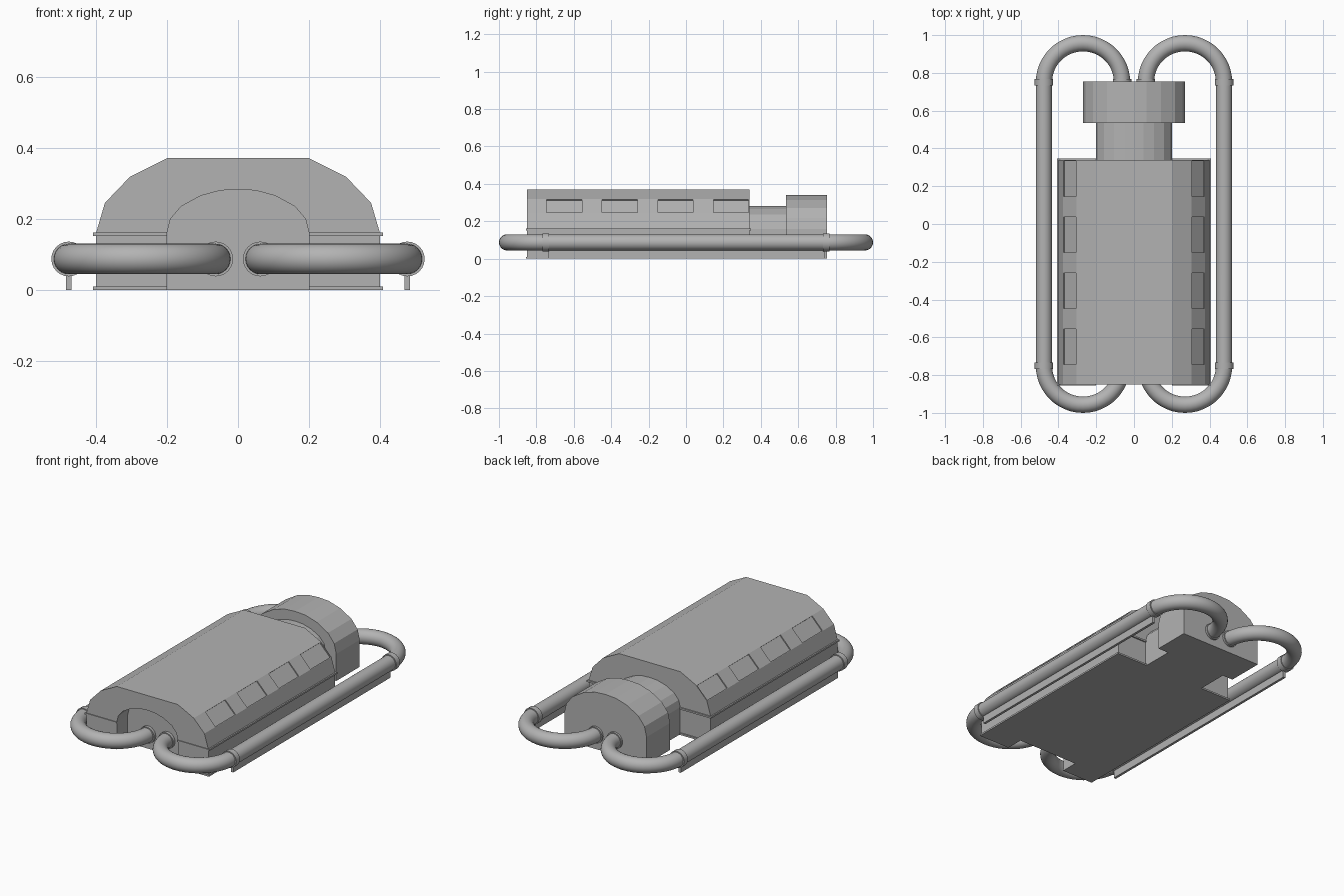
import bpy, bmesh
from math import sin, cos, pi
from mathutils import Vector

if "Cube" in bpy.data.objects:
    bpy.data.objects.remove(bpy.data.objects["Cube"])

grey = bpy.data.materials.new('dark_grey')
grey.diffuse_color = (0.45, 0.45, 0.45, 1)
grey.use_nodes = True
grey.node_tree.nodes["Principled BSDF"].inputs["Base Color"].default_value = grey.diffuse_color


def make_object(name, bm, smooth=False):
    bmesh.ops.recalc_face_normals(bm, faces=bm.faces)
    me = bpy.data.meshes.new(name)
    bm.to_mesh(me)
    bm.free()
    me.materials.append(grey)
    ob = bpy.data.objects.new(name, me)
    bpy.context.collection.objects.link(ob)
    if smooth:
        bpy.ops.object.select_all(action='DESELECT')
        bpy.context.view_layer.objects.active = ob
        ob.select_set(True)
        bpy.ops.object.shade_smooth_by_angle(angle=0.7)
    return ob


def extrude_profile(name, pts, y0, y1):
    """Extrude a closed x-z outline along y."""
    bm = bmesh.new()
    f = bm.faces.new([bm.verts.new((x, y0, z)) for x, z in pts])
    r = bmesh.ops.extrude_face_region(bm, geom=[f])
    vs = [v for v in r['geom'] if isinstance(v, bmesh.types.BMVert)]
    bmesh.ops.translate(bm, verts=vs, vec=(0, y1 - y0, 0))
    return make_object(name, bm)


def box(name, x0, x1, y0, y1, z0, z1):
    return extrude_profile(name, [(x0, z0), (x1, z0), (x1, z1), (x0, z1)], y0, y1)


def mirror(ob):
    ob.modifiers.new('mirror', 'MIRROR').use_mirror_merge = False


def sweep(name, path, radius, sides=24):
    """Round tube along (point, tangent) pairs lying in a horizontal plane."""
    bm = bmesh.new()
    rings = []
    for p, t in path:
        side = Vector((t.y, -t.x, 0))
        rings.append([bm.verts.new(p + radius * (cos(a) * side + sin(a) * Vector((0, 0, 1))))
                      for a in (2 * pi * i / sides for i in range(sides))])
    for a, b in zip(rings, rings[1:]):
        for i in range(sides):
            j = (i + 1) % sides
            bm.faces.new((a[i], a[j], b[j], b[i]))
    bm.faces.new(rings[0])
    bm.faces.new(rings[-1])
    return make_object(name, bm, True)


# Arched core and the larger rear block
arch = [(0.2, 0.16), (0.19, 0.2), (0.16, 0.235), (0.105, 0.265), (0.05, 0.28), (0, 0.283)]
arch += [(-x, z) for x, z in arch[-2::-1]]
core = [(0.2, 0)] + arch + [(-0.2, 0)]
extrude_profile('core', core, -0.75, 0.54)
block = [(x * 1.35, z if z < 0.16 else 0.16 + (z - 0.16) * 1.47) for x, z in core]
extrude_profile('rear_block', block, 0.535, 0.755)

# Faceted hull shell around the core, open at the front recess
outer = [(0.4, 0), (0.4, 0.16), (0.375, 0.245), (0.305, 0.318), (0.2, 0.371)]
outer += [(-x, z) for x, z in outer[::-1]]
hull = extrude_profile('hull', outer + core[::-1], -0.85, 0.34)

# Shallow rectangular vents cut into the slanted sides of the hull
lo, hi = Vector((0.375, 0, 0.245)), Vector((0.305, 0, 0.318))
along = (hi - lo).normalized()
out = Vector((along.z, 0, -along.x))
bm = bmesh.new()
for s in (1, -1):
    for k in range(4):
        y0 = -0.745 + 0.297 * k
        y1 = y0 + 0.188
        ends = []
        for base in (lo + along * 0.003, hi - along * 0.003):
            ring = []
            for y, d in ((y0, -0.006), (y1, -0.006), (y1, 0.03), (y0, 0.03)):
                p = base + out * d
                ring.append(bm.verts.new((s * p.x, y, p.z)))
            ends.append(ring)
        a, b = ends
        bm.faces.new(a)
        bm.faces.new(b)
        for i in range(4):
            j = (i + 1) % 4
            bm.faces.new((a[i], a[j], b[j], b[i]))
cutter = make_object('vent_cutter', bm)
cutter.hide_render = True
cutter.hide_viewport = True
mod = hull.modifiers.new('vents', 'BOOLEAN')
mod.operation = 'DIFFERENCE'
mod.solver = 'EXACT'
mod.object = cutter

# Thin rims at the bottom and waist of the hull
for name, z in (('lower_rim', 0), ('waist_rim', 0.151)):
    mirror(box(name, 0.2, 0.408, -0.855, 0.348, z, z + 0.01))

# Side pipes: straight run with a half-circle bend at each end
R, CX, CY, Z = 0.207, 0.27, 0.75, 0.087
path = []
for start, cy in ((-pi, -CY), (0, CY)):
    for i in range(25):
        a = start + pi * i / 24
        path.append((Vector((CX + R * cos(a), cy + R * sin(a), Z)), Vector((-sin(a), cos(a), 0))))
mirror(sweep('side_pipe', path, 0.043))

# Collars at the pipe joints, and the fin beneath each straight run
Y = Vector((0, 1, 0))
for end, y in (('front', -CY), ('rear', CY)):
    for pos, x in (('outer', CX + R), ('inner', CX - R)):
        mirror(sweep(f'{end}_{pos}_collar',
                     [(Vector((x, y + d, Z)), Y) for d in (-0.017, 0.017)], 0.049))
mirror(box('pipe_fin', 0.469, 0.484, -0.735, 0.74, 0, 0.06))
